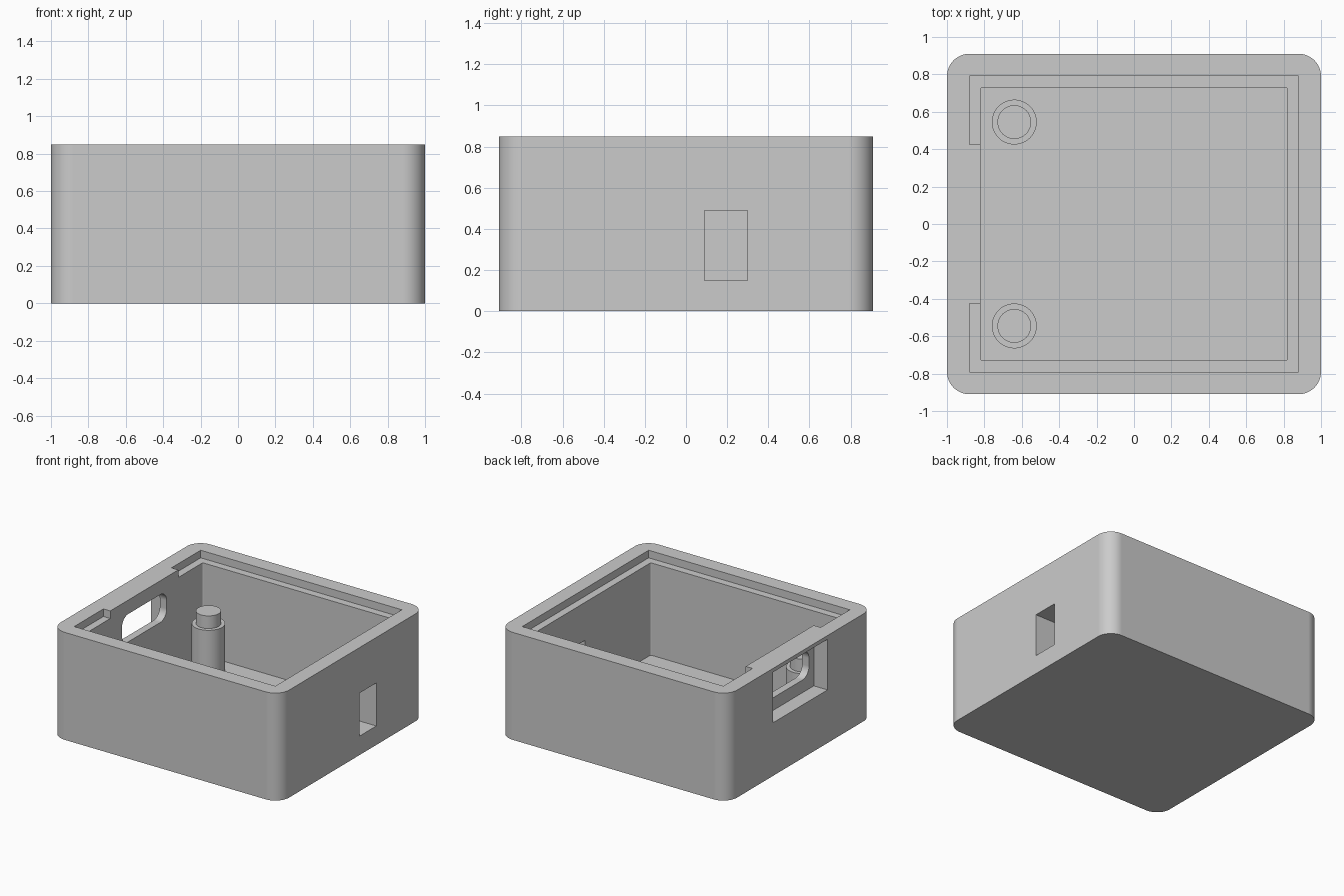
import bpy
import bmesh
from math import cos, sin, pi

if "Cube" in bpy.data.objects:
    bpy.data.objects.remove(bpy.data.objects["Cube"], do_unlink=True)

grey = bpy.data.materials.new("plain_grey")
grey.use_nodes = True
grey.diffuse_color = (0.6, 0.6, 0.6, 1)
grey.node_tree.nodes["Principled BSDF"].inputs["Base Color"].default_value = (0.6, 0.6, 0.6, 1)


def make_object(name, bm):
    bmesh.ops.recalc_face_normals(bm, faces=bm.faces)
    mesh = bpy.data.meshes.new(name)
    bm.to_mesh(mesh)
    bm.free()
    mesh.materials.append(grey)
    obj = bpy.data.objects.new(name, mesh)
    bpy.context.collection.objects.link(obj)
    return obj


def prism(name, u, v, w, radius=0.0, axis="z", steps=12):
    """Rounded rectangle u by v, extruded over w along z or x."""
    corners = [(u[1], v[1], 0), (u[0], v[1], 1), (u[0], v[0], 2), (u[1], v[0], 3)]
    outline = []
    for cu, cv, quarter in corners:
        mu = cu - radius if cu == u[1] else cu + radius
        mv = cv - radius if cv == v[1] else cv + radius
        for i in range(steps + 1 if radius else 1):
            a = (quarter + i / steps) * pi / 2
            outline.append((mu + radius * cos(a), mv + radius * sin(a)))
    bm = bmesh.new()
    rings = []
    for h in w:
        rings.append([bm.verts.new((p, q, h) if axis == "z" else (h, p, q))
                      for p, q in outline])
    n = len(outline)
    bm.faces.new(rings[0][::-1])
    bm.faces.new(rings[1])
    for i in range(n):
        j = (i + 1) % n
        bm.faces.new((rings[0][i], rings[0][j], rings[1][j], rings[1][i]))
    return make_object(name, bm)


def select_only(obj):
    bpy.ops.object.select_all(action="DESELECT")
    obj.select_set(True)
    bpy.context.view_layer.objects.active = obj


def cut(target, cutter):
    """Subtract the cutter from the target and remove it."""
    mod = target.modifiers.new("cut", "BOOLEAN")
    mod.operation = "DIFFERENCE"
    mod.solver = "EXACT"
    mod.object = cutter
    select_only(target)
    bpy.ops.object.modifier_apply(modifier=mod.name)
    bpy.data.objects.remove(cutter, do_unlink=True)


def smooth(obj):
    select_only(obj)
    bpy.ops.object.shade_smooth_by_angle(angle=pi / 6)
    mod = obj.modifiers.new("even_shading", "WEIGHTED_NORMAL")
    mod.keep_sharp = True


# Box shell and its cavity
case = prism("case", (-1, 1), (-0.91, 0.91), (0, 0.85), 0.12)
cut(case, prism("cavity", (-0.82, 0.82), (-0.73, 0.73), (0.06, 1), 0.01, steps=3))

# Lid ledge, interrupted along the socket wall
ledge = prism("ledge", (-0.88, 0.88), (-0.79, 0.79), (0.79, 1))
cut(ledge, prism("ledge_gap", (-1.1, -0.82), (-0.425, 0.425), (0.7, 1.1)))
cut(case, ledge)

# Socket recess with a rounded window through the wall
cut(case, prism("socket_recess", (-0.34, 0.34), (0.42, 0.82), (-1.1, -0.88), axis="x"))
cut(case, prism("socket_window", (-0.28, 0.28), (0.52, 0.74), (-0.95, -0.7), 0.08, "x"))

# Rectangular opening in the opposite wall
cut(case, prism("side_opening", (0.09, 0.30), (0.15, 0.49), (0.7, 1.1), axis="x"))
smooth(case)

# Two stepped mounting posts, turned from a profile
profile = [(0, 0.03), (0.12, 0.03), (0.12, 0.43), (0.09, 0.43), (0.09, 0.53), (0, 0.53)]
for side, y in (("front", -0.545), ("back", 0.545)):
    bm = bmesh.new()
    verts = [bm.verts.new((r, 0, z)) for r, z in profile]
    edges = [bm.edges.new(pair) for pair in zip(verts, verts[1:])]
    bmesh.ops.spin(bm, geom=verts + edges, cent=(0, 0, 0), axis=(0, 0, 1),
                   angle=2 * pi, steps=48)
    bmesh.ops.remove_doubles(bm, verts=bm.verts, dist=0.0005)
    post = make_object(side + "_post", bm)
    post.location = (-0.64, y, 0)
    smooth(post)
